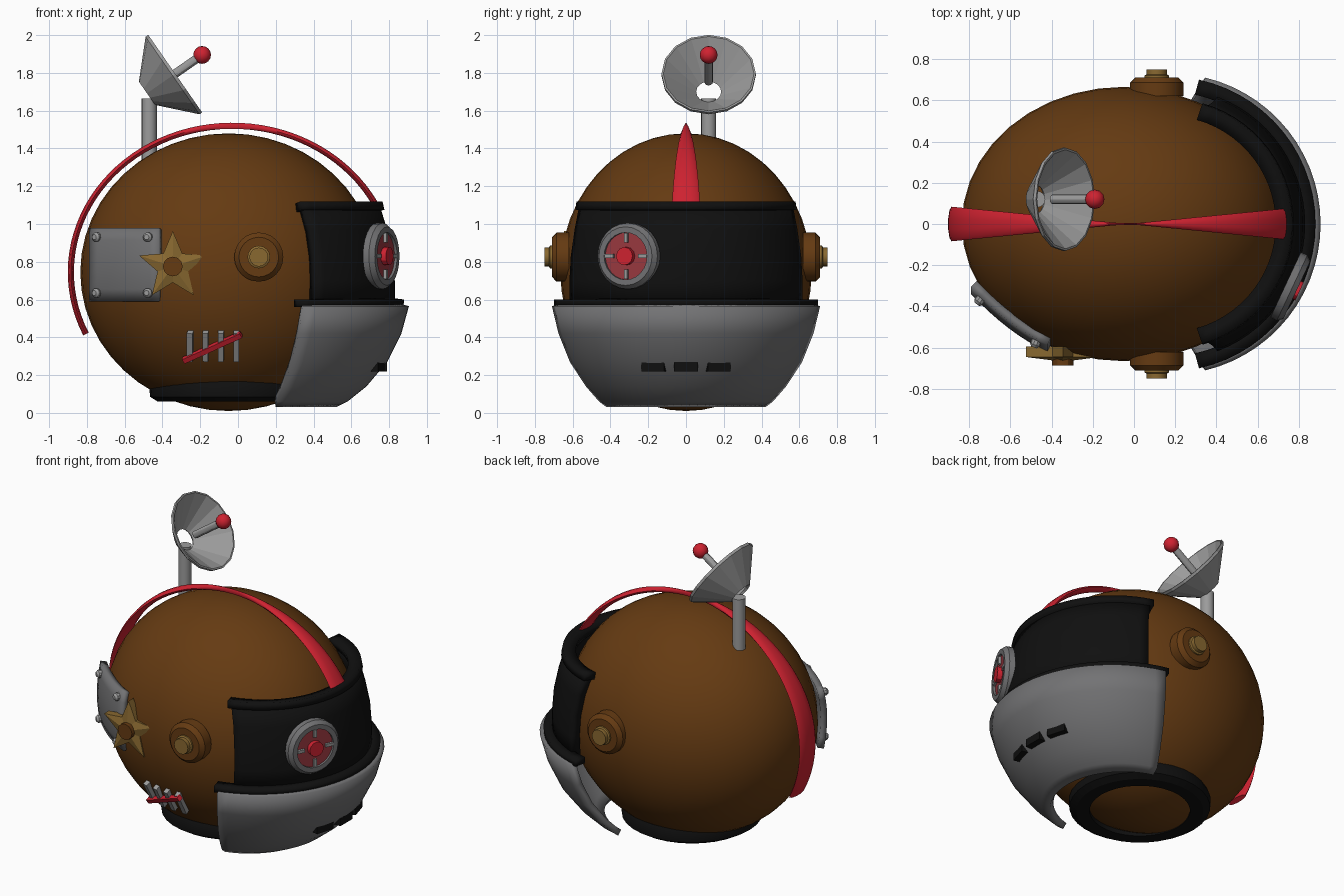
import bpy, bmesh, math
from mathutils import Vector, Matrix

if "Cube" in bpy.data.objects:
    bpy.data.objects.remove(bpy.data.objects["Cube"])


def material(name, rgb):
    m = bpy.data.materials.new(name)
    m.diffuse_color = (*rgb, 1)
    m.use_nodes = True
    m.node_tree.nodes["Principled BSDF"].inputs["Base Color"].default_value = m.diffuse_color
    return m


BROWN = material("brown", (0.13, 0.043, 0.006))
BLACK = material("black", (0.005, 0.005, 0.005))
GREY = material("grey", (0.17, 0.17, 0.175))
LIGHT = material("light grey", (0.33, 0.33, 0.33))
RED = material("red", (0.62, 0.016, 0.03))
DULL_RED = material("dull red", (0.32, 0.04, 0.05))
GOLD = material("gold", (0.25, 0.14, 0.03))

CENTRE = Vector((-0.05, 0, 0.745))
RX, RY, RZ = 0.785, 0.665, 0.735


def finish(name, bm, mat, smooth=30, recalc=True):
    bmesh.ops.remove_doubles(bm, verts=bm.verts, dist=1e-5)
    if recalc:
        bmesh.ops.recalc_face_normals(bm, faces=bm.faces)
    me = bpy.data.meshes.new(name)
    bm.to_mesh(me)
    bm.free()
    ob = bpy.data.objects.new(name, me)
    bpy.context.collection.objects.link(ob)
    me.materials.append(mat)
    if smooth:
        bpy.ops.object.select_all(action='DESELECT')
        ob.select_set(True)
        bpy.context.view_layer.objects.active = ob
        bpy.ops.object.shade_smooth_by_angle(angle=math.radians(smooth))
    return ob


def grid(rows, close_u=False, close_v=False):
    """Quad surface through rows of points."""
    bm = bmesh.new()
    vs = [[bm.verts.new(p) for p in r] for r in rows]
    nv, nu = len(vs), len(vs[0])
    for j in range(nv if close_v else nv - 1):
        for i in range(nu if close_u else nu - 1):
            a, b = vs[j], vs[(j + 1) % nv]
            k = (i + 1) % nu
            bm.faces.new((a[i], a[k], b[k], b[i]))
    return bm


def lathe(name, base, axis, profile, mat, seg=24, closed=False, smooth=30):
    """Spin (radius, height) points around an axis."""
    q = Vector(axis).to_track_quat('Z', 'Y')
    rows = [[Vector(base) + q @ Vector((r * math.cos(2 * math.pi * i / seg),
                                        r * math.sin(2 * math.pi * i / seg), h))
             for i in range(seg)] for r, h in profile]
    return finish(name, grid(rows, True, closed), mat, smooth)


def rod(name, base, axis, r, h, mat, seg=16):
    return lathe(name, base, axis, [(0, 0), (r, 0), (r, h), (0, h)], mat, seg)


def ball(name, loc, radii, mat, u=32, v=16):
    bm = bmesh.new()
    bmesh.ops.create_uvsphere(bm, u_segments=u, v_segments=v, radius=1)
    bmesh.ops.transform(bm, verts=bm.verts,
                        matrix=Matrix.Translation(loc) @ Matrix.Diagonal((*radii, 1)))
    return finish(name, bm, mat, 60)


def box(name, loc, size, rot, mat):
    bm = bmesh.new()
    bmesh.ops.create_cube(bm, size=1)
    bmesh.ops.transform(bm, verts=bm.verts,
                        matrix=Matrix.Translation(loc) @ rot.to_4x4() @ Matrix.Diagonal((*size, 1)))
    return finish(name, bm, mat, 0)


def wrap(name, levels, thick, mat, n=28):
    """Curved front shell; each level is (z, front x, end x, half width)."""
    rows = []
    for z, f, e, w in levels:
        d = f - e
        r = (d * d + w * w) / (2 * d)
        a = math.atan2(w, r - d)
        rows.append([(f - r + r * math.cos(t), r * math.sin(t), z)
                     for t in (a * (2 * i / n - 1) for i in range(n + 1))])
    ob = finish(name, grid(rows), mat, 40, recalc=False)
    mod = ob.modifiers.new("thickness", 'SOLIDIFY')
    mod.thickness, mod.offset = thick, -1
    return ob


def side_y(x, z):
    """Near-side y of the helmet surface."""
    k = 1 - ((x - CENTRE.x) / RX) ** 2 - ((z - CENTRE.z) / RZ) ** 2
    return -RY * math.sqrt(max(k, 0))


def side_normal(x, y, z):
    return Vector(((x - CENTRE.x) / RX**2, y / RY**2, (z - CENTRE.z) / RZ**2)).normalized()


# Helmet dome and neck ring
ball("helmet_dome", CENTRE, (RX, RY, RZ), BROWN, 40, 24)
lathe("neck_ring", (-0.045, 0, 0), (0, 0, 1),
      [(0.3, 0.06), (0.38, 0.06), (0.42, 0.085), (0.425, 0.13), (0.41, 0.165), (0.3, 0.165)],
      BLACK, 32, closed=True)

# Visor with its rims, and the chin guard
wrap("visor", [(0.57, 0.83, 0.40, 0.615), (0.7, 0.83, 0.405, 0.617), (0.83, 0.82, 0.40, 0.61),
               (0.97, 0.79, 0.38, 0.59), (1.1, 0.75, 0.345, 0.565)], 0.06, BLACK)
wrap("visor_top_rim", [(1.075, 0.775, 0.335, 0.585), (1.12, 0.765, 0.33, 0.58)], 0.08, BLACK)
wrap("visor_lower_rim", [(0.56, 0.875, 0.315, 0.7), (0.6, 0.88, 0.315, 0.7)], 0.075, BLACK)
wrap("chin_guard", [(0.03, 0.52, 0.2, 0.42), (0.06, 0.58, 0.205, 0.46), (0.14, 0.68, 0.24, 0.53),
                    (0.27, 0.79, 0.285, 0.615), (0.42, 0.865, 0.32, 0.675),
                    (0.565, 0.905, 0.345, 0.71)], 0.04, GREY)
for i in (-1, 0, 1):
    box("chin_vent", (0.755 - 0.03 * abs(i), 0.167 * i, 0.245), (0.07, 0.125, 0.05),
        Matrix.Rotation(0.28 * i, 3, 'Z'), BLACK)

# Round eye piece on the visor
turn = math.radians(-25)
out = Vector((math.cos(turn), math.sin(turn), 0))
across = Vector((-out.y, out.x, 0))
eye = Vector((0.735, -0.295, 0.83))
lathe("eye_ring", eye, out, [(0.125, 0), (0.175, 0), (0.175, 0.035), (0.155, 0.06), (0.125, 0.06)],
      GREY, 24, closed=True)
rod("eye_lens", eye, out, 0.13, 0.045, DULL_RED, 24)
rod("eye_hub", eye, out, 0.048, 0.075, RED, 12)
for s in (-1, 1):
    rot = Matrix.Rotation(turn, 3, 'Z')
    box("eye_tick", eye + out * 0.045 + across * 0.097 * s, (0.03, 0.05, 0.02), rot, LIGHT)
    box("eye_tick", eye + out * 0.045 + Vector((0, 0, 0.097 * s)), (0.03, 0.02, 0.05), rot, LIGHT)

# Side bosses with knobs
for s in (-1, 1):
    lathe("side_boss", (0.11, 0.62 * s, 0.825), (0, s, 0),
          [(0, 0), (0.13, 0), (0.13, 0.065), (0.105, 0.09), (0, 0.09)], BROWN, 24)
    lathe("side_knob", (0.11, 0.68 * s, 0.825), (0, s, 0),
          [(0, 0), (0.06, 0), (0.06, 0.04), (0.05, 0.045), (0.05, 0.07), (0, 0.07)], GOLD, 16)

# Crest: two bands narrowing to a point at the top
rows = []
for i in range(49):
    t = math.radians(28 + (205 - 28) * i / 48)
    c, s = math.cos(t), math.sin(t)
    half = max(0.098 * abs(0.855 * c), 0.004)
    row = []
    for k in range(10):
        a = 2 * math.pi * k / 10
        o = 0.017 * math.sin(a)
        row.append((-0.03 + (0.855 + o) * c, half * math.cos(a), 0.745 + (0.775 + o) * s))
    rows.append(row)
bm = grid(rows, True)
bmesh.ops.holes_fill(bm, edges=[e for e in bm.edges if e.is_boundary], sides=0)
finish("crest", bm, RED, 45)

# Antenna: pole, open dish, rod and ball
rod("antenna_pole", (-0.47, 0.12, 1.33), (0, 0, 1), 0.04, 0.335, LIGHT)
axis = Vector((0.82, 0, 0.57)).normalized()
lathe("dish", (-0.482, 0.12, 1.692), axis,
      [(0.075, 0), (0.25, 0.165), (0.25, 0.182), (0.24, 0.182), (0.066, 0.014)],
      LIGHT, 16, closed=True, smooth=0)
tip = Vector((-0.19, 0.12, 1.895))
rod("dish_rod", tip - axis * 0.25, axis, 0.023, 0.25, LIGHT, 12)
ball("dish_ball", tip, (0.047,) * 3, RED, 12, 8)

# Bolted repair plate bent around the dome
def plate_y(x, z):
    u = (x + 0.79) / 0.37
    return -0.34 - 0.39 * u + 0.11 * u * u + 0.9 * (z - 0.78) ** 2


rows = [[(-0.79 + 0.37 * i / 8, plate_y(-0.79 + 0.37 * i / 8, z), z) for i in range(9)]
        for z in (0.59 + 0.39 * j / 6 for j in range(7))]
ob = finish("repair_plate", grid(rows), GREY, 35, recalc=False)
mod = ob.modifiers.new("thickness", 'SOLIDIFY')
mod.thickness, mod.offset = 0.04, -1
for x in (-0.745, -0.475):
    for z in (0.635, 0.93):
        p = Vector((x, plate_y(x, z), z))
        n = Vector((-0.6, -0.8, 0)) if x < -0.6 else Vector((-0.35, -0.94, 0))
        lathe("plate_bolt", p - n * 0.01, n,
              [(0, 0), (0.025, 0), (0.025, 0.025), (0.014, 0.038), (0, 0.038)], LIGHT, 10)

# Star badge with a centre stud
bm = bmesh.new()
sx, sz = -0.345, 0.775
ring = [(math.pi / 2 + math.pi * k / 5, 0.188 if k % 2 == 0 else 0.085) for k in range(10)]
back, front = ([bm.verts.new((sx + r * math.cos(a), y, sz + r * math.sin(a))) for a, r in ring]
               for y in (-0.595, -0.645))
peak = bm.verts.new((sx, -0.668, sz))
bm.faces.new(back)
for k in range(10):
    m = (k + 1) % 10
    bm.faces.new((back[k], back[m], front[m], front[k]))
    bm.faces.new((front[k], front[m], peak))
finish("star_badge", bm, GOLD, 0)
rod("star_stud", (sx, -0.62, sz), (0, -1, 0), 0.052, 0.065, BROWN, 12)

# Tally marks and the slash through them
def bar(name, a, b, lift, width, depth, mat):
    pts = [Vector((x, side_y(x, z), z)) for x, z in (a, b)]
    mid = (pts[0] + pts[1]) / 2
    along = (pts[1] - pts[0]).normalized()
    n = side_normal(*mid)
    n = (n - along * n.dot(along)).normalized()
    rot = Matrix((along.cross(n), along, n)).transposed()
    rot.col[0] = along.cross(n)
    box(name, mid + n * lift, (width, (pts[1] - pts[0]).length, depth), rot, mat)


for x in (-0.25, -0.17, -0.09, -0.01):
    bar("tally_mark", (x, 0.285), (x, 0.435), 0.01, 0.03, 0.04, LIGHT)
bar("tally_slash", (-0.285, 0.295), (0.02, 0.432), 0.035, 0.028, 0.03, RED)
